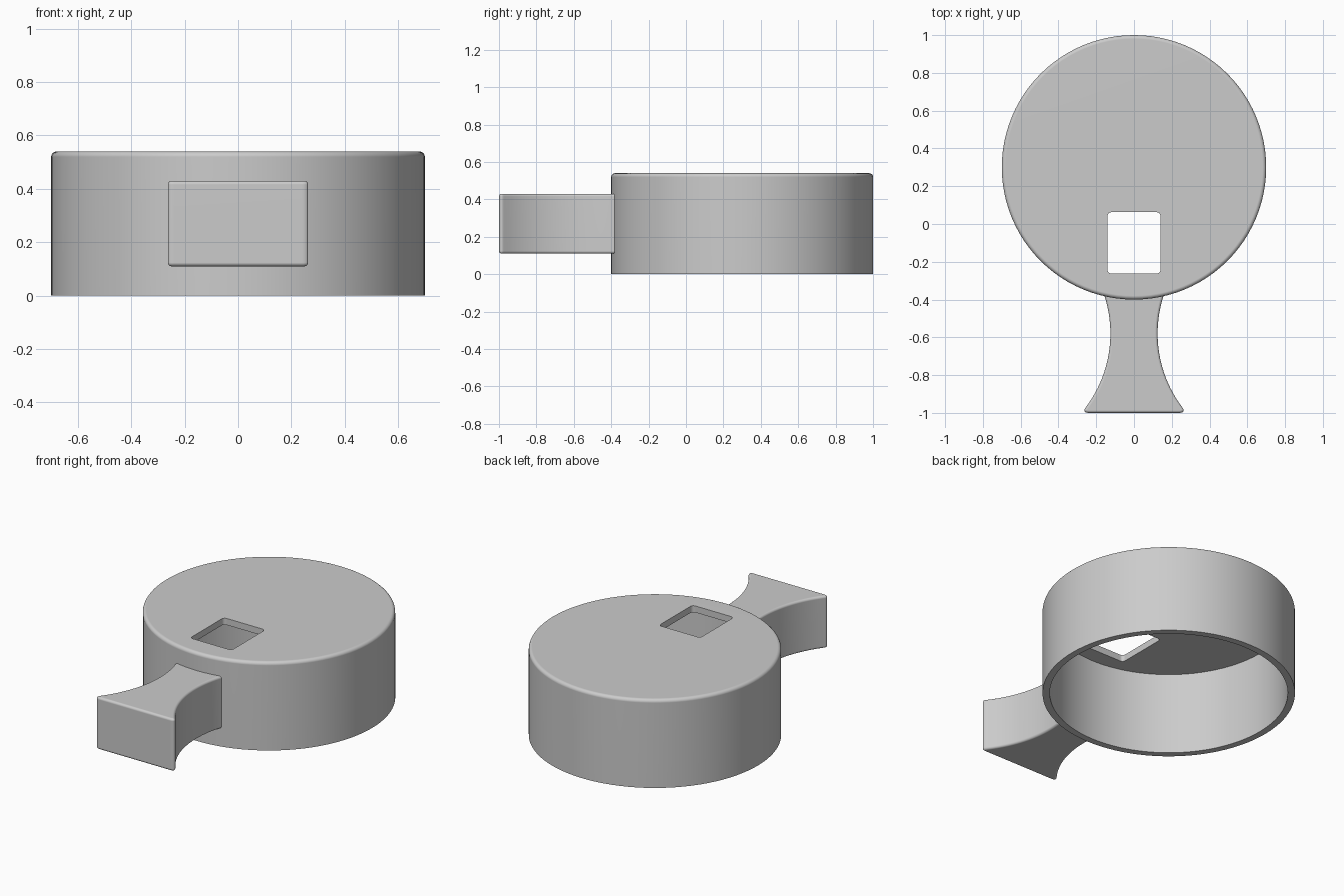
import bpy, bmesh, math
from mathutils import Vector, Matrix

cube = bpy.data.objects.get("Cube")
if cube:
    bpy.data.objects.remove(cube, do_unlink=True)

grey = bpy.data.materials.new("plain grey")
grey.use_nodes = True
grey.diffuse_color = (0.6, 0.6, 0.6, 1)
grey.node_tree.nodes["Principled BSDF"].inputs["Base Color"].default_value = (0.6, 0.6, 0.6, 1)


def make_object(name, bm):
    bmesh.ops.recalc_face_normals(bm, faces=bm.faces[:])
    mesh = bpy.data.meshes.new(name)
    bm.to_mesh(mesh)
    bm.free()
    mesh.materials.append(grey)
    obj = bpy.data.objects.new(name, mesh)
    bpy.context.collection.objects.link(obj)
    return obj


def smooth(obj):
    bpy.ops.object.select_all(action='DESELECT')
    obj.select_set(True)
    bpy.context.view_layer.objects.active = obj
    bpy.ops.object.shade_smooth_by_angle(angle=math.radians(30))
    obj.modifiers.new("flat_face_normals", 'WEIGHTED_NORMAL').keep_sharp = True


def is_vertical(edge):
    a, b = edge.verts
    return abs(a.co.z - b.co.z) > 0.01


# Hollow round body, open underneath, with a rounded upper rim
R, INNER, TOP, LID, FILLET = 0.70, 0.66, 0.54, 0.04, 0.02
CENTRE = Vector((0, 0.30, 0))
profile = [(0, TOP)]
for i in range(6):
    a = math.pi / 2 * (1 - i / 5)
    profile.append((R - FILLET + FILLET * math.cos(a), TOP - FILLET + FILLET * math.sin(a)))
profile += [(R, 0), (INNER, 0), (INNER, TOP - LID), (0, TOP - LID)]
bm = bmesh.new()
verts = [bm.verts.new((r, 0, z)) for r, z in profile]
edges = [bm.edges.new(pair) for pair in zip(verts, verts[1:])]
bmesh.ops.spin(bm, geom=verts + edges, cent=(0, 0, 0), axis=(0, 0, 1),
               angle=math.tau, steps=96)
bmesh.ops.remove_doubles(bm, verts=bm.verts[:], dist=0.0005)
bmesh.ops.translate(bm, verts=bm.verts[:], vec=CENTRE)
body = make_object("round_body", bm)

# Rounded rectangular opening through the lid
bm = bmesh.new()
bmesh.ops.create_cube(bm, size=1, matrix=Matrix.Translation((0, -0.10, TOP))
                      @ Matrix.Diagonal((0.28, 0.325, 0.2, 1)))
bmesh.ops.bevel(bm, geom=[e for e in bm.edges if is_vertical(e)],
                offset=0.02, segments=4, profile=0.5, affect='EDGES')
cutter = make_object("opening_cutter", bm)
cutter.hide_render = True
cut = body.modifiers.new("opening", 'BOOLEAN')
cut.operation, cut.solver, cut.object = 'DIFFERENCE', 'EXACT', cutter
bpy.context.view_layer.objects.active = body
bpy.ops.object.modifier_apply(modifier=cut.name)
bpy.data.objects.remove(cutter, do_unlink=True)
smooth(body)

# Waisted handle with concave sides
WAIST_X, WAIST_Y, ARC = 0.125, -0.58, 0.65
FRONT, BACK, LOW, HIGH = -1.0, -0.37, 0.11, 0.43
STEPS = 24
side = []
for i in range(STEPS + 1):
    y = FRONT + (BACK - FRONT) * i / STEPS
    side.append((WAIST_X + ARC - math.sqrt(ARC ** 2 - (y - WAIST_Y) ** 2), y))
outline = side + [(-x, y) for x, y in reversed(side)]
bm = bmesh.new()
base = bm.faces.new([bm.verts.new((x, y, LOW)) for x, y in outline])
raised = bmesh.ops.extrude_face_region(bm, geom=[base])["geom"]
bmesh.ops.translate(bm, verts=[g for g in raised if isinstance(g, bmesh.types.BMVert)],
                    vec=(0, 0, HIGH - LOW))
bmesh.ops.recalc_face_normals(bm, faces=bm.faces[:])
corners = [e for e in bm.edges if is_vertical(e) and all(v.co.y < FRONT + 0.001 for v in e.verts)]
bmesh.ops.bevel(bm, geom=corners, offset=0.04, segments=8, profile=0.5,
                affect='EDGES', clamp_overlap=False)
bmesh.ops.remove_doubles(bm, verts=bm.verts[:], dist=0.0005)
rims = [e for e in bm.edges if not is_vertical(e)
        and not all(v.co.y > BACK - 0.001 for v in e.verts)]
bmesh.ops.bevel(bm, geom=rims, offset=0.014, segments=4, profile=0.5,
                affect='EDGES', clamp_overlap=False)
smooth(make_object("handle", bm))
